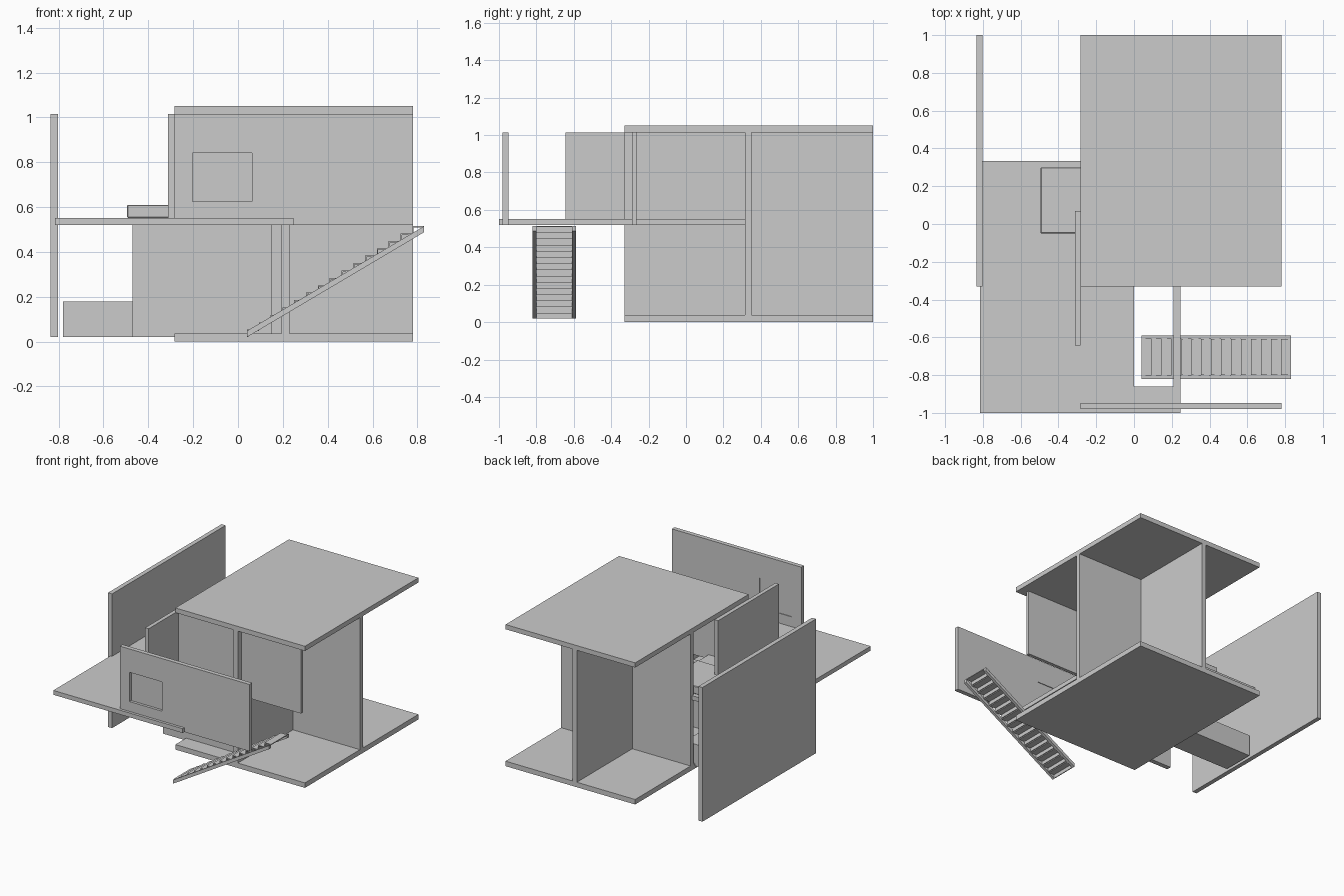
import bpy
import bmesh

cube = bpy.data.objects.get("Cube")
if cube:
    bpy.data.objects.remove(cube, do_unlink=True)

# Single material
grey = bpy.data.materials.new("plain_grey")
grey.use_nodes = True
GREY = (0.6, 0.6, 0.6, 1)
grey.diffuse_color = GREY
grey.node_tree.nodes["Principled BSDF"].inputs["Base Color"].default_value = GREY


def finish(name, bm):
    bmesh.ops.recalc_face_normals(bm, faces=bm.faces)
    mesh = bpy.data.meshes.new(name)
    bm.to_mesh(mesh)
    bm.free()
    mesh.materials.append(grey)
    obj = bpy.data.objects.new(name, mesh)
    bpy.context.collection.objects.link(obj)
    return obj


def add_box(bm, xs, ys, zs):
    verts = bmesh.ops.create_cube(bm, size=1)["verts"]
    for v in verts:
        for axis, (lo, hi) in enumerate((xs, ys, zs)):
            v.co[axis] = hi if v.co[axis] > 0 else lo


def box(name, xs, ys, zs):
    bm = bmesh.new()
    add_box(bm, xs, ys, zs)
    return finish(name, bm)


def prism(name, outline, axis, lo, hi):
    """Extrude a flat outline along an axis (1 = y, 2 = z)."""
    bm = bmesh.new()
    verts = []
    for a, b in outline:
        verts.append(bm.verts.new((a, lo, b) if axis == 1 else (a, b, lo)))
    face = bm.faces.new(verts)
    new = bmesh.ops.extrude_face_region(bm, geom=[face])["geom"]
    for v in new:
        if isinstance(v, bmesh.types.BMVert):
            v.co[axis] = hi
    return finish(name, bm)


# Ground floor and roof slabs
MAIN_X, MAIN_Y = (-0.283, 0.78), (-0.33, 1.0)
box("ground_slab", MAIN_X, MAIN_Y, (0, 0.037))
box("roof_slab", MAIN_X, MAIN_Y, (1.015, 1.05))

# Crossing full-height walls
box("cross_wall", MAIN_X, (0.315, 0.35), (0.037, 1.015))
box("long_wall_front", (0.195, 0.23), (-0.33, 0.315), (0.037, 1.015))
box("long_wall_back", (0.195, 0.23), (0.35, 1.0), (0.037, 1.015))

# Upper floor slab, notched around the stairwell
prism("upper_floor",
      [(-0.815, -1), (0.247, -1), (0.247, 0.315), (-0.283, 0.315),
       (-0.283, 0.333), (-0.815, 0.333)][:2]
      + [(0.247, 0.315), (0.21, 0.315), (0.21, -0.86), (0, -0.86),
         (0, 0.315), (-0.283, 0.315), (-0.283, 0.333), (-0.815, 0.333)],
      2, 0.52, 0.552)

# Free-standing and hanging walls
box("side_wall", (-0.835, -0.802), (-0.33, 1.0), (0.02, 1.015))
box("upper_side_wall", (-0.312, -0.283), (-0.643, 0.07), (0.552, 1.015))
box("upper_front_panel", (-0.283, 0.72), (-0.29, -0.265), (0.52, 1.015))
box("lower_front_wall", (-0.47, 0.152), (-0.205, -0.17), (0.02, 0.52))

# Front screen wall with a recessed window
SCREEN_Y = (-0.98, -0.948)
WIN_X, WIN_Z = (-0.203, 0.062), (0.625, 0.842)
bm = bmesh.new()
add_box(bm, (-0.283, WIN_X[0]), SCREEN_Y, (0.52, 1.015))
add_box(bm, (WIN_X[1], 0.78), SCREEN_Y, (0.52, 1.015))
add_box(bm, WIN_X, SCREEN_Y, (0.52, WIN_Z[0]))
add_box(bm, WIN_X, SCREEN_Y, (WIN_Z[1], 1.015))
finish("screen_wall", bm)
box("window_pane", WIN_X, (-0.96, -0.953), WIN_Z)

# Low blocks on each floor
box("lower_bench", (-0.78, -0.2), (0.06, 0.3), (0.02, 0.18))
bench = box("upper_bench", (-0.495, -0.06), (-0.05, 0.3), (0.552, 0.61))
bevel = bench.modifiers.new("soft_edge", "BEVEL")
bevel.width = 0.004
bevel.segments = 1

# Staircase: two stringers with thin treads and risers between
STEPS, X0, Z0 = 15, 0.04, 0.02
RUN, RISE = 0.79 / STEPS, 0.495 / STEPS
stringer = [(X0, Z0), (0.83, 0.488), (0.83, 0.515), (X0, 0.048)]
for side, y in (("right", -0.82), ("left", -0.61)):
    prism("stringer_" + side, stringer, 1, y, y + 0.021)
bm = bmesh.new()
for i in range(STEPS):
    x, z = X0 + i * RUN, Z0 + i * RISE
    add_box(bm, (x, x + RUN), (-0.799, -0.61), (z + RISE - 0.006, z + RISE))
    add_box(bm, (x, x + 0.006), (-0.799, -0.61), (z, z + RISE - 0.006))
finish("stair_steps", bm)
